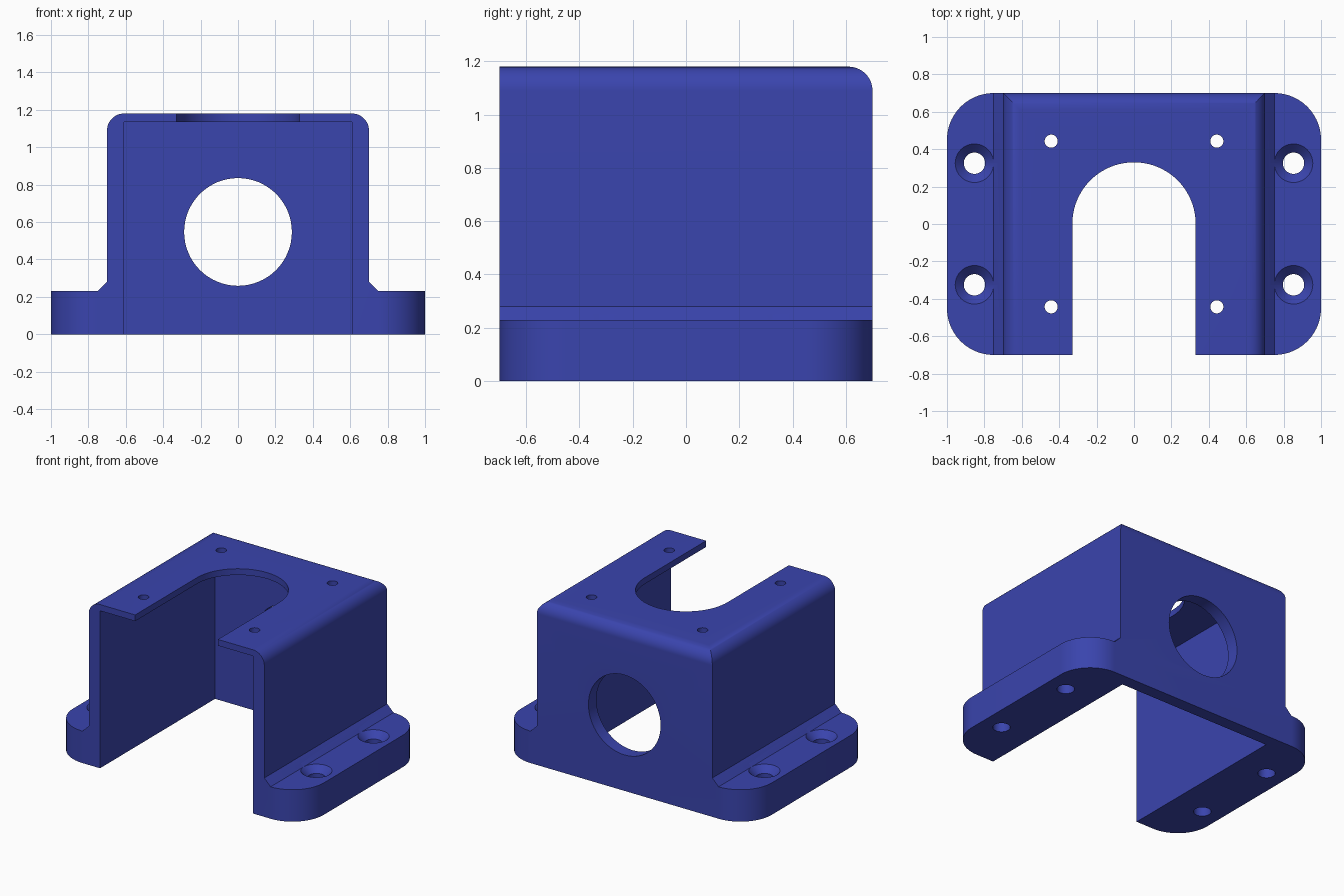
import bpy, bmesh, math
from mathutils import Vector

if "Cube" in bpy.data.objects:
    bpy.data.objects.remove(bpy.data.objects["Cube"])

WALL_X, TOP, FILLET = 0.70, 1.18, 0.09
BASE_H, CHAMFER, DEPTH = 0.23, 0.05, 0.70


def arc(cx, cy, r, a0, a1, n=16):
    """Points along an arc, angles in degrees."""
    return [(cx + r * math.cos(math.radians(a0 + (a1 - a0) * i / n)),
             cy + r * math.sin(math.radians(a0 + (a1 - a0) * i / n))) for i in range(n + 1)]


def prism(name, pts, axis, lo, hi):
    """Extrude a 2D outline along an axis; outline is (y,z), (x,z) or (x,y)."""
    place = {'X': lambda u, v: (lo, u, v),
             'Y': lambda u, v: (u, lo, v),
             'Z': lambda u, v: (u, v, lo)}[axis]
    step = Vector([(hi - lo) * (axis == a) for a in 'XYZ'])
    bm = bmesh.new()
    face = bm.faces.new([bm.verts.new(place(u, v)) for u, v in pts])
    ext = bmesh.ops.extrude_face_region(bm, geom=[face])
    bmesh.ops.translate(bm, vec=step,
                        verts=[g for g in ext['geom'] if isinstance(g, bmesh.types.BMVert)])
    bmesh.ops.recalc_face_normals(bm, faces=bm.faces)
    return finish(bm, name)


def circle(cx, cy, r, n=48):
    return arc(cx, cy, r, 0, 360, n)[:-1]


def finish(bm, name):
    me = bpy.data.meshes.new(name)
    bm.to_mesh(me)
    bm.free()
    ob = bpy.data.objects.new(name, me)
    bpy.context.collection.objects.link(ob)
    return ob


def cone(name, x, y, z0, z1, r0, r1):
    bm = bmesh.new()
    bmesh.ops.create_cone(bm, cap_ends=True, segments=40, radius1=r0, radius2=r1, depth=z1 - z0)
    bmesh.ops.translate(bm, vec=(x, y, (z0 + z1) / 2), verts=bm.verts)
    return finish(bm, name)


def boolean(target, cutter, operation='DIFFERENCE'):
    mod = target.modifiers.new('cut', 'BOOLEAN')
    mod.operation, mod.solver, mod.object = operation, 'EXACT', cutter
    bpy.context.view_layer.objects.active = target
    bpy.ops.object.modifier_apply(modifier=mod.name)
    bpy.data.objects.remove(cutter, do_unlink=True)


# Front silhouette: flanges, chamfered feet and rounded shoulders
right = [(1.2, 0), (1.2, BASE_H), (WALL_X + CHAMFER, BASE_H), (WALL_X, BASE_H + CHAMFER)]
right += arc(WALL_X - FILLET, TOP - FILLET, FILLET, 0, 90)
outline = right + [(-x, z) for x, z in reversed(right)]
bracket = prism('mounting_bracket', outline, 'Y', -1, 1)

# Plan outline with rounded flange corners
R = 0.25
plan = []
for sx, sy, a in ((1, 1, 0), (-1, 1, 90), (-1, -1, 180), (1, -1, 270)):
    plan += arc(sx * (1 - R), sy * (DEPTH - R), R, a, a + 90, 24)
boolean(bracket, prism('plan', plan, 'Z', -0.5, 2), 'INTERSECT')

# Rounded top edge at the back
edge = arc(DEPTH - FILLET, TOP - FILLET, FILLET, 0, 90)
edge += [(DEPTH - FILLET, TOP + 0.2), (DEPTH + 0.2, TOP + 0.2), (DEPTH + 0.2, TOP - FILLET)]
boolean(bracket, prism('back_round', edge, 'X', -1.5, 1.5))

# Inner cavity, open at the front and underneath
cavity = [(-0.61, -0.5), (0.61, -0.5), (0.61, 1.135), (-0.61, 1.135)]
boolean(bracket, prism('cavity', cavity, 'Y', -1, DEPTH - 0.09))

# Slot in the top plate and round opening in the back wall
slot = arc(0, 0, 0.33, 0, 180, 40) + [(-0.33, -1), (0.33, -1)]
boolean(bracket, prism('slot', slot, 'Z', 1.0, 1.5))
boolean(bracket, prism('back_hole', circle(0, 0.547, 0.288, 64), 'Y', 0.4, 1))

# Small holes in the top plate, countersunk screw holes in the flanges
SINK = 0.046
for sx in (-1, 1):
    for sy in (-1, 1):
        boolean(bracket, prism('top_hole', circle(sx * 0.443, sy * 0.443, 0.035, 32), 'Z', 1.0, 1.5))
        x, y = sx * 0.853, sy * 0.325
        boolean(bracket, cone('screw_hole', x, y, -0.2, 0.5, 0.057, 0.057))
        boolean(bracket, cone('countersink', x, y, BASE_H - SINK, BASE_H + 0.02,
                              0.057, 0.057 + SINK + 0.02))

# Blue finish and smooth rounded surfaces
blue = bpy.data.materials.new('blue')
blue.diffuse_color = (0.042, 0.058, 0.42, 1)
blue.use_nodes = True
blue.node_tree.nodes["Principled BSDF"].inputs["Base Color"].default_value = blue.diffuse_color
bracket.data.materials.clear()
bracket.data.materials.append(blue)
for p in bracket.data.polygons:
    p.material_index = 0
bpy.ops.object.select_all(action='DESELECT')
bracket.select_set(True)
bpy.context.view_layer.objects.active = bracket
bpy.ops.object.shade_smooth_by_angle(angle=math.radians(30))
